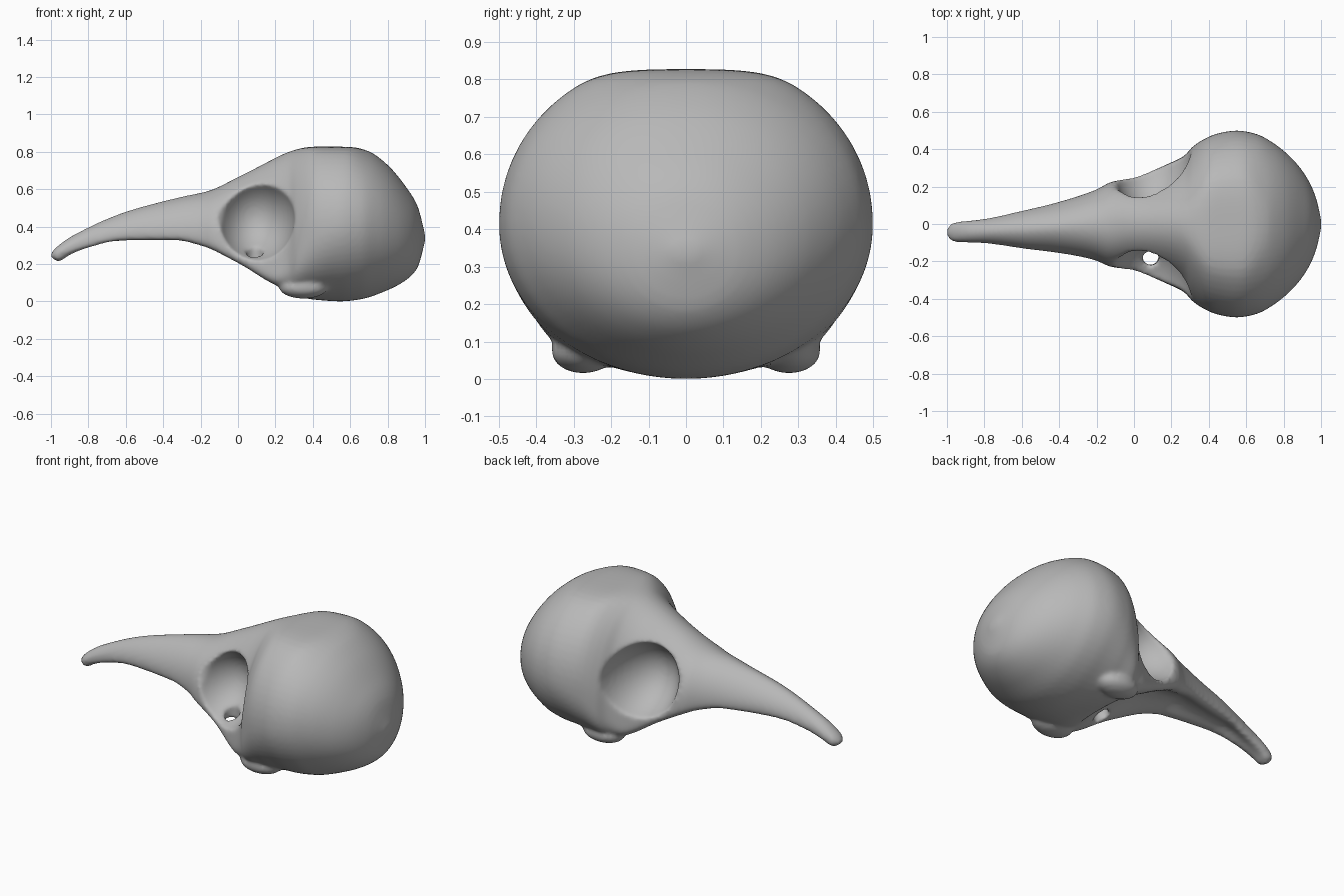
import bpy
import bmesh
import math
from mathutils import Matrix, Vector

cube = bpy.data.objects.get("Cube")
if cube:
    bpy.data.objects.remove(cube, do_unlink=True)

bone = bpy.data.materials.new("bone grey")
bone.use_nodes = True
GREY = (0.48, 0.48, 0.48, 1)
bone.diffuse_color = GREY
bone.node_tree.nodes["Principled BSDF"].inputs["Base Color"].default_value = GREY

# Profiles along the length: (x, value)
TOP = [(-1, .26), (-.96, .3), (-.88, .355), (-.6, .48), (-.3, .56), (-.16, .59), (0, .665),
       (.3, .815), (.43, .865), (.57, .86), (.7, .805), (.8, .73), (.9, .61), (.96, .51), (1, .36)]
CROWN, CROWN_BLEND = .828, .045
BOTTOM = [(-1, .235), (-.96, .21), (-.9, .24), (-.8, .275), (-.64, .31), (-.33, .31), (-.2, .275),
          (0, .18), (.3, .02), (.4, .01), (.55, 0), (.65, .01), (.8, .06), (.9, .115), (.96, .18), (1, .32)]
WIDTH = [(-1, .02), (-.97, .05), (-.8, .065), (-.6, .1), (-.4, .137), (-.2, .19), (-.13, .225), (0, .25),
         (.2, .33), (.27, .365), (.32, .42), (.45, .485), (.55, .5), (.65, .483), (.75, .43),
         (.85, .345), (.92, .255), (.97, .15), (1, .03)]
WIDEST = [(-1, .245), (-.8, .32), (-.5, .37), (-.2, .36), (0, .26), (.2, .16), (.25, .2), (.4, .39), (.7, .42), (1, .34)]
UPPER_ROUND = [(-1, 2), (-.5, 1.7), (-.1, 2), (.2, 2), (.4, 2.05), (1, 2.1)]
LOWER_ROUND = [(-1, 2.2), (-.6, 3), (.1, 3.5), (.33, 2.8), (.42, 2.3), (.55, 2), (1, 2)]
HOLLOW = [(-1, 0), (-.8, .02), (-.3, .06), (0, .12), (.15, .12), (.3, .02), (.4, 0), (1, 0)]
SIDEWAYS = [(-1, -.045), (-.6, -.03), (0, 0), (1, 0)]


def sample(profile, x):
    """Monotone cubic interpolation of a profile."""
    slopes = [(b[1] - a[1]) / (b[0] - a[0]) for a, b in zip(profile, profile[1:])]

    def tangent(i):
        if i == 0 or i == len(slopes):
            return slopes[min(i, len(slopes) - 1)]
        a, b = slopes[i - 1], slopes[i]
        return 2 * a * b / (a + b) if a * b > 0 else 0

    for i, (a, b) in enumerate(zip(profile, profile[1:])):
        if x <= b[0] or i == len(slopes) - 1:
            h = b[0] - a[0]
            t = min(max((x - a[0]) / h, 0), 1)
            s = 1 - t
            return (a[1] * (1 + 2 * t) * s * s + b[1] * t * t * (3 - 2 * t)
                    + h * t * s * (tangent(i) * s - tangent(i + 1) * t))


def flatten_crown(z):
    """Ease heights into the flat crown."""
    over = min(max(z - CROWN + CROWN_BLEND, 0), 2 * CROWN_BLEND)
    return min(z, CROWN + CROWN_BLEND) - over * over / (4 * CROWN_BLEND)


def section(x, count):
    """One closed cross-section with a flat crown and a hollowed underside."""
    top, bottom, widest = (sample(p, x) for p in (TOP, BOTTOM, WIDEST))
    width, hollow, side = (sample(p, x) for p in (WIDTH, HOLLOW, SIDEWAYS))
    upper, lower = sample(UPPER_ROUND, x), sample(LOWER_ROUND, x)
    ring = []
    for k in range(count):
        angle = math.tau * k / count
        c, s = math.cos(angle), math.sin(angle)
        n = upper if s > 0 else lower
        across = math.copysign(abs(c) ** (2 / n), c)
        up = abs(s) ** (2 / n)
        if s > 0:
            z = flatten_crown(widest + (top - widest) * up)
        else:
            z = widest + (bottom - widest) * up + hollow * up * (1 - across * across) ** 2
        ring.append(Vector((x, side + width * across, z)))
    return ring


def new_object(name, bm):
    bmesh.ops.recalc_face_normals(bm, faces=bm.faces)
    mesh = bpy.data.meshes.new(name)
    bm.to_mesh(mesh)
    bm.free()
    obj = bpy.data.objects.new(name, mesh)
    bpy.context.collection.objects.link(obj)
    return obj


def ellipsoid(name, centre, radii):
    bm = bmesh.new()
    bmesh.ops.create_uvsphere(bm, u_segments=40, v_segments=24, radius=1,
                              matrix=Matrix.Translation(centre) @ Matrix.Diagonal((*radii, 1)))
    obj = new_object(name, bm)
    obj.hide_render = True
    return obj


# Cranium and beak as one loft
bm = bmesh.new()
STATIONS, SIDES = 90, 64
rings = []
for i in range(STATIONS + 1):
    x = -math.cos(math.pi * i / STATIONS)
    rings.append([bm.verts.new(p) for p in section(x, SIDES)])
for a, b in zip(rings, rings[1:]):
    for k in range(SIDES):
        j = (k + 1) % SIDES
        bm.faces.new((a[k], a[j], b[j], b[k]))
bm.faces.new(rings[0])
bm.faces.new(rings[-1])
skull = new_object("skull", bm)
skull.data.materials.append(bone)

# Jaw corners are added; sockets, their front hollows and one floor opening are cut away
shapes = []
for side in (-1, 1):
    shapes += [
        ("UNION", ellipsoid("jaw_corner", (.35, side * .275, .075), (.13, .085, .06))),
        ("DIFFERENCE", ellipsoid("eye_socket", (.085, side * .42, .45), (.22, .36, .25))),
        ("DIFFERENCE", ellipsoid("socket_front", (.01, side * .36, .485), (.18, .21, .18))),
    ]
shapes.append(("DIFFERENCE", ellipsoid("floor_opening", (.09, -.18, .22), (.045, .04, .14))))
shapes.sort(key=lambda shape: shape[0], reverse=True)
for operation, shape in shapes:
    mod = skull.modifiers.new(shape.name, "BOOLEAN")
    mod.operation = operation
    mod.solver = "EXACT"
    mod.object = shape

# Blend the joins and soften the rims
remesh = skull.modifiers.new("blend", "REMESH")
remesh.mode = "VOXEL"
remesh.voxel_size = .012
soften = skull.modifiers.new("soften", "SMOOTH")
soften.factor = .5
soften.iterations = 8

# Bake the result and drop the helper shapes
graph = bpy.context.evaluated_depsgraph_get()
baked = bpy.data.meshes.new_from_object(skull.evaluated_get(graph))
skull.modifiers.clear()
skull.data = baked
baked.name = "skull"
if not baked.materials:
    baked.materials.append(bone)
for _, shape in shapes:
    bpy.data.objects.remove(shape, do_unlink=True)

bpy.ops.object.select_all(action="DESELECT")
skull.select_set(True)
bpy.context.view_layer.objects.active = skull
bpy.ops.object.shade_smooth_by_angle(angle=math.radians(50))
